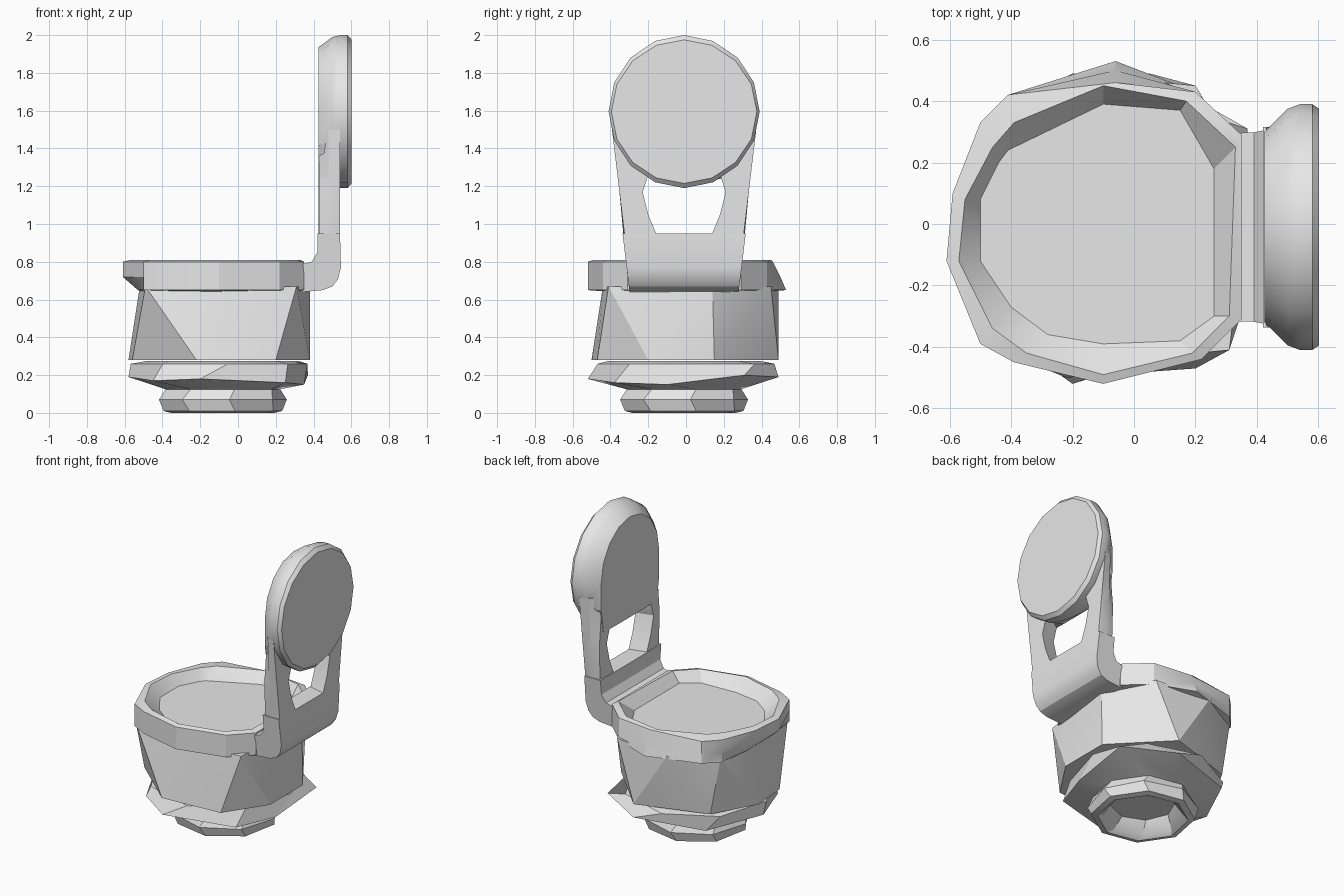
import bpy
import bmesh
from math import sin, cos, pi, radians
from mathutils import Vector

cube = bpy.data.objects.get("Cube")
if cube:
    bpy.data.objects.remove(cube, do_unlink=True)

grey = bpy.data.materials.new("plain_grey")
grey.use_nodes = True
grey.diffuse_color = (0.8, 0.8, 0.8, 1)
grey.node_tree.nodes["Principled BSDF"].inputs["Base Color"].default_value = grey.diffuse_color


def loft(name, rings, twist=False):
    """Join equal-length point rings with faces and close both ends."""
    bm = bmesh.new()
    loops = [[bm.verts.new(point) for point in ring] for ring in rings]
    count = len(loops[0])
    for low, high in zip(loops, loops[1:]):
        for i in range(count):
            j = (i + 1) % count
            if twist:
                bm.faces.new((low[i], low[j], high[i]))
                bm.faces.new((low[j], high[j], high[i]))
            else:
                bm.faces.new((low[i], low[j], high[j], high[i]))
    bm.faces.new(list(reversed(loops[0])))
    bm.faces.new(loops[-1])
    bmesh.ops.recalc_face_normals(bm, faces=bm.faces)
    mesh = bpy.data.meshes.new(name)
    bm.to_mesh(mesh)
    bm.free()
    mesh.materials.append(grey)
    part = bpy.data.objects.new(name, mesh)
    bpy.context.collection.objects.link(part)
    bpy.ops.object.select_all(action='DESELECT')
    part.select_set(True)
    bpy.context.view_layer.objects.active = part
    bpy.ops.object.shade_smooth_by_angle(angle=radians(25))


def level_ring(center, radius, z, sides, turn=0.0):
    """Horizontal regular polygon."""
    cx, cy = center
    angles = [turn + 2 * pi * i / sides for i in range(sides)]
    return [Vector((cx + radius * cos(a), cy + radius * sin(a), z)) for a in angles]


def at_height(outline, z):
    return [Vector((x, y, z)) for x, y in outline]


# Faceted drum body, its top corners falling between the bottom ones
drum_base = [(0.38, -0.2), (0.38, 0.15), (0.05, 0.49), (-0.42, 0.34),
             (-0.58, 0.05), (-0.56, -0.2), (-0.22, -0.5), (0.2, -0.47)]
drum_top = [(0.38, 0.14), (0.2, 0.45), (-0.2, 0.49), (-0.49, 0.33),
            (-0.52, 0), (-0.49, -0.39), (0, -0.44), (0.31, -0.41)]
loft("drum_body", [at_height(drum_base, 0.28), at_height(drum_top, 0.67)], twist=True)

# Jagged skirt below the drum, pinched above a hollow foot
spikes = [(0.35, -0.1, 0.15), (0.37, 0.31, 0.2), (0.05, 0.49, 0.19), (-0.4, 0.36, 0.17),
          (-0.58, 0, 0.19), (-0.45, -0.34, 0.17), (-0.2, -0.52, 0.18), (0.25, -0.38, 0.16)]
middle = (-0.08, -0.01)
loft("skirt_and_foot", [
    level_ring(middle, 0.4, 0.275, 8),
    level_ring((-0.1, 0), 0.47, 0.26, 8, 0.1),
    [Vector(point) for point in spikes],
    level_ring(middle, 0.31, 0.125, 8, 0.2),
    level_ring(middle, 0.34, 0.07, 8, 0.1),
    level_ring(middle, 0.32, 0.01, 8, 0.2),
    level_ring(middle, 0.28, 0, 8, 0.2),
    level_ring(middle, 0.25, 0.02, 8, 0.1),
    level_ring(middle, 0.2, 0.1, 8),
])

# Uneven rim around the sunken top plate, undercut on one side and sloped on another
rim = [(0.35, -0.31), (0.35, 0.29), (0.2, 0.43), (-0.06, 0.53), (-0.41, 0.42), (-0.5, 0.33),
       (-0.59, 0.1), (-0.61, -0.12), (-0.5, -0.39), (-0.39, -0.45), (-0.1, -0.52), (0.22, -0.44)]
ridge = [(0.31, -0.3), (0.33, 0.25), (0.17, 0.4), (-0.1, 0.45), (-0.39, 0.33), (-0.46, 0.25),
         (-0.55, 0.08), (-0.57, -0.12), (-0.46, -0.34), (-0.35, -0.42), (-0.1, -0.49), (0.19, -0.42)]
plate = [(0.26, -0.3), (0.26, 0.18), (0.15, 0.37), (-0.1, 0.39), (-0.41, 0.24), (-0.44, 0.2),
         (-0.5, 0.08), (-0.5, -0.12), (-0.4, -0.27), (-0.28, -0.36), (-0.1, -0.39), (0.15, -0.38)]
loft("rim_and_top_plate", [
    at_height(plate, 0.64),
    at_height([(max(x, -0.53), y) for x, y in rim], 0.65),
    at_height([(x, min(y, 0.5)) for x, y in rim], 0.72),
    at_height([(x, min(y, 0.46)) for x, y in rim], 0.8),
    at_height(ridge, 0.81),
    at_height(plate, 0.74),
])


def half_width(z):
    return 0.29 + 0.12 * (z - 0.65)


# Bent hinge bracket behind the rim
bend = [(0.28, 0.72), (0.33, 0.785), (0.39, 0.8), (0.42, 0.85), (0.42, 0.95), (0.54, 0.95),
        (0.545, 0.77), (0.53, 0.71), (0.5, 0.67), (0.45, 0.65), (0.34, 0.64), (0.28, 0.66)]
loft("hinge_bracket", [
    [Vector((x, side * half_width(z) - 0.01, z)) for x, z in bend] for side in (-1, 1)
])

# Two arms beside the opening, merging into the lid
for label, side in (("right_arm", -1), ("left_arm", 1)):
    rings = []
    for z, inner, bevel in ((0.93, 0.14, 0.01), (1.05, 0.19, 0.02), (1.17, 0.22, 0.03),
                            (1.26, 0.19, 0.05), (1.5, 0.2, 0.1)):
        outer = half_width(z)
        corners = ((0.425, inner + 0.03), (0.54, inner), (0.54, outer - 0.01),
                   (0.48, outer - bevel / 3), (0.43, outer - bevel))
        rings.append([Vector((x, side * y - 0.01, z)) for x, y in corners])
    loft(label, rings)

# Round upright lid; its flat inner face has a squared-off lower half
turns = [2 * pi * i / 16 for i in range(16)]
inner_face = []
for a in turns:
    across, up = sin(a), cos(a)
    if up < 0:
        across, up = max(-1, min(1, across * 1.3)), max(-1, up * 1.4)
    inner_face.append(Vector((0.425, 0.31 * across - 0.01, 1.595 + 0.34 * up)))
lid = [inner_face]
for x, wide, tall in ((0.5, 0.385, 0.395), (0.54, 0.4, 0.405), (0.58, 0.4, 0.405), (0.602, 0.385, 0.38)):
    lid.append([Vector((x, wide * sin(a) - 0.01, 1.595 + tall * cos(a))) for a in turns])
loft("round_lid", lid)
